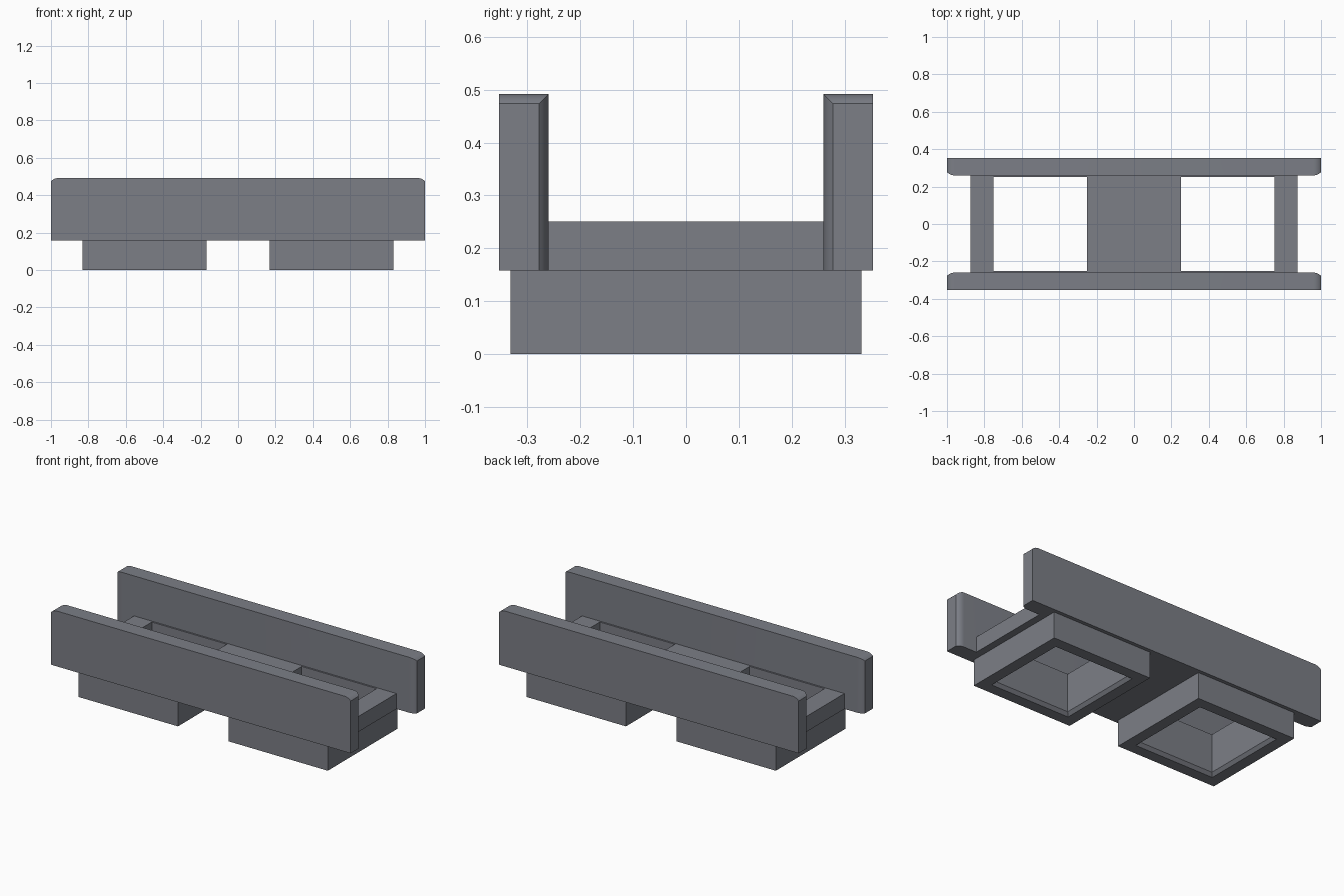
import bpy, bmesh, math

if "Cube" in bpy.data.objects:
    bpy.data.objects.remove(bpy.data.objects["Cube"])

slate = bpy.data.materials.new("slate")
slate.diffuse_color = (0.20, 0.21, 0.24, 1)
slate.use_nodes = True
slate.node_tree.nodes["Principled BSDF"].inputs["Base Color"].default_value = slate.diffuse_color


def finish(name, bm):
    bmesh.ops.recalc_face_normals(bm, faces=bm.faces)
    me = bpy.data.meshes.new(name)
    bm.to_mesh(me)
    bm.free()
    me.materials.append(slate)
    ob = bpy.data.objects.new(name, me)
    bpy.context.collection.objects.link(ob)
    return ob


def loft(name, rings, cap):
    """Skin a list of vertex rings; cap the ends or join last to first."""
    bm = bmesh.new()
    rs = [[bm.verts.new(p) for p in r] for r in rings]
    pairs = list(zip(rs, rs[1:])) + ([] if cap else [(rs[-1], rs[0])])
    for a, b in pairs:
        n = len(a)
        for i in range(n):
            bm.faces.new((a[i], a[(i + 1) % n], b[(i + 1) % n], b[i]))
    if cap:
        bm.faces.new(rs[0])
        bm.faces.new(rs[-1])
    return finish(name, bm)


def rect(cx, hx, hy, z):
    return [(cx + sx * hx, sy * hy, z) for sx, sy in ((-1, -1), (1, -1), (1, 1), (-1, 1))]


# side rails: ends curve into the top and inner faces, with a crease at the end face
RX, RD, SEG = 0.04, 0.018, 5
R = (RX * RX + RD * RD) / (2 * RD)
sweep = math.asin(RX / R)
arc = [(1 - RX + R * math.sin(t), R * (1 - math.cos(t)))
       for t in (sweep * i / SEG for i in range(SEG + 1))]
stations = [(-x, d) for x, d in reversed(arc)] + arc
for name, s in (("front_rail", -1), ("back_rail", 1)):
    rings = [[(x, s * 0.354, 0.158), (x, s * (0.26 + d), 0.158),
              (x, s * (0.26 + d), 0.492 - d), (x, s * 0.354, 0.492 - d)]
             for x, d in stations]
    rail = loft(name, rings, True)
    bpy.context.view_layer.objects.active = rail
    rail.select_set(True)
    bpy.ops.object.shade_smooth_by_angle(angle=math.radians(25))
    rail.select_set(False)

# deck: flat plate with two square openings, made from a grid of cells
xs = [-0.875, -0.75, -0.25, 0.25, 0.75, 0.875]
ys = [-0.26, -0.25, 0.25, 0.26]
bm = bmesh.new()
grid = [[bm.verts.new((x, y, 0.158)) for y in ys] for x in xs]
for i in range(5):
    for j in range(3):
        if not (i in (1, 3) and j == 1):
            bm.faces.new((grid[i][j], grid[i + 1][j], grid[i + 1][j + 1], grid[i][j + 1]))
ext = bmesh.ops.extrude_face_region(bm, geom=bm.faces[:], use_keep_orig=True)
for v in ext["geom"]:
    if isinstance(v, bmesh.types.BMVert):
        v.co.z = 0.251
finish("deck", bm)

# square socket frames below, opening eased at the bottom
for name, cx in (("left_socket", -0.5), ("right_socket", 0.5)):
    loft(name, [rect(cx, 0.332, 0.332, 0.158), rect(cx, 0.332, 0.332, 0),
                rect(cx, 0.265, 0.265, 0), rect(cx, 0.25, 0.25, 0.02),
                rect(cx, 0.25, 0.25, 0.158)], False)
